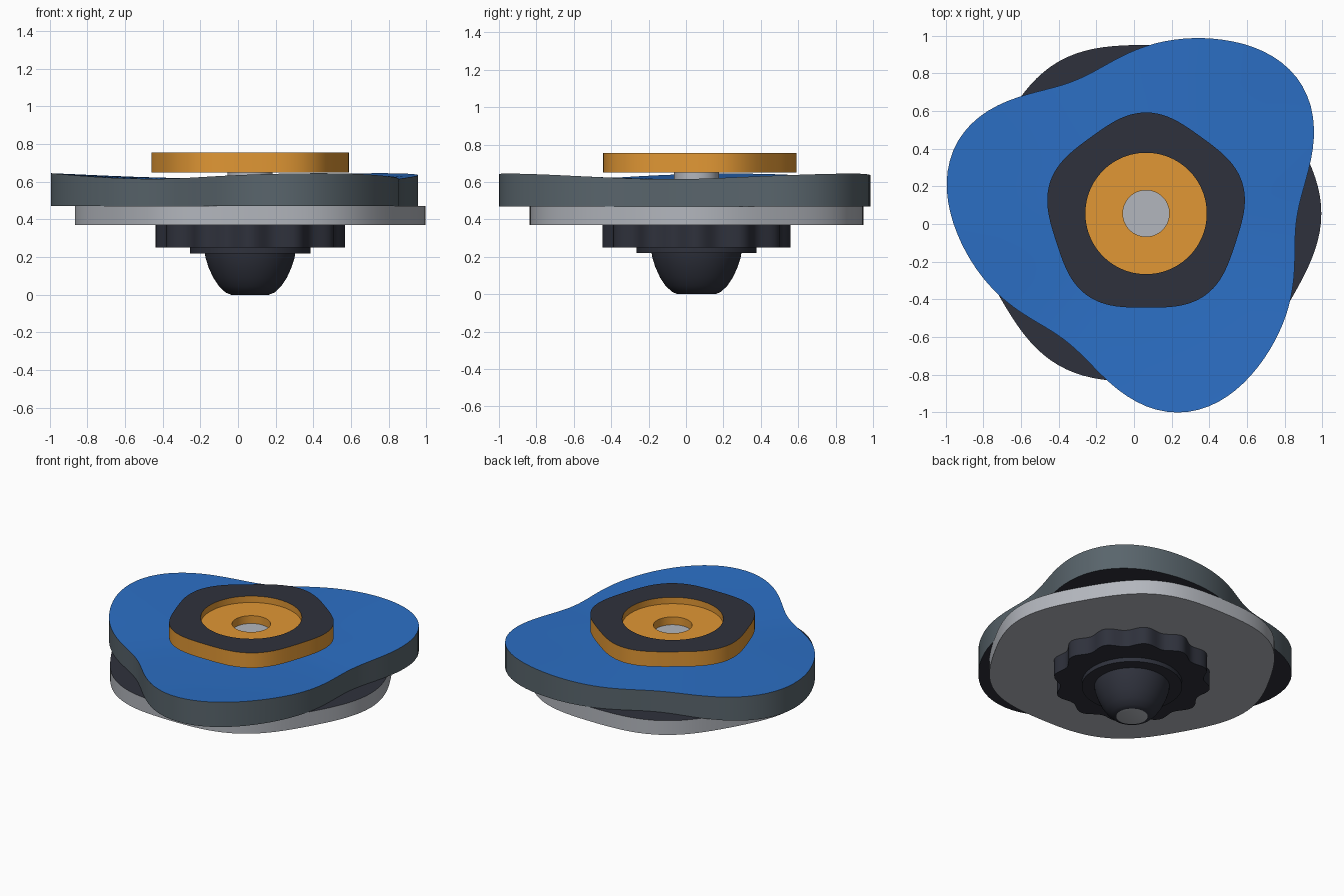
import bpy, bmesh
from math import sin, cos, pi, radians

if "Cube" in bpy.data.objects:
    bpy.data.objects.remove(bpy.data.objects["Cube"])

CX, CY, N = 0.064, 0.056, 120


def material(name, rgb):
    m = bpy.data.materials.new(name)
    m.diffuse_color = (*rgb, 1)
    m.use_nodes = True
    m.node_tree.nodes["Principled BSDF"].inputs["Base Color"].default_value = m.diffuse_color
    return m


BLUE = material("blue", (0.025, 0.16, 0.56))
SLATE = material("slate", (0.10, 0.13, 0.15))
ORANGE = material("orange", (0.75, 0.31, 0.035))
DARK = material("charcoal", (0.028, 0.031, 0.045))
GREY = material("light_grey", (0.45, 0.47, 0.51))


def lobes(mean, amp, count, phase=0, skew=0):
    def r(a):
        p = count * (a - radians(phase))
        return mean + amp * cos(p) + skew * sin(2 * p)
    return r


def loft(name, loops, mats, bottom, top):
    """Stack of outlines (radius, height), one material per band, plus end caps."""
    bm = bmesh.new()
    slots = []

    def slot(m):
        if m not in slots:
            slots.append(m)
        return slots.index(m)

    rings = []
    for r, z in loops:
        ring = []
        for i in range(N):
            a = 2 * pi * i / N
            rr = r(a) if callable(r) else r
            zz = z(a) if callable(z) else z
            ring.append(bm.verts.new((CX + rr * cos(a), CY + rr * sin(a), zz)))
        rings.append(ring)
    for lo, hi, m in zip(rings, rings[1:], mats):
        for i in range(N):
            j = (i + 1) % N
            bm.faces.new((lo[i], lo[j], hi[j], hi[i])).material_index = slot(m)
    bm.faces.new(rings[0][::-1]).material_index = slot(bottom)
    bm.faces.new(rings[-1]).material_index = slot(top)
    me = bpy.data.meshes.new(name)
    bm.to_mesh(me)
    bm.free()
    for m in slots:
        me.materials.append(m)
    ob = bpy.data.objects.new(name, me)
    bpy.context.collection.objects.link(ob)
    bpy.context.view_layer.objects.active = ob
    bpy.ops.object.select_all(action='DESELECT')
    ob.select_set(True)
    bpy.ops.object.shade_smooth_by_angle(angle=radians(30))
    return ob


# Rounded tip at the base
loft("base_tip", [(0.10, 0), (0.13, 0.012), (0.165, 0.045), (0.195, 0.09),
                  (0.22, 0.145), (0.236, 0.195), (0.24, 0.22)],
     [DARK] * 6, GREY, DARK)

# Collar and scalloped grip
loft("collar", [(0.32, 0.22), (0.32, 0.25)], [DARK], DARK, DARK)
grip = lobes(0.48, 0.023, 12)
loft("scalloped_grip", [(grip, 0.25), (grip, 0.37)], [DARK], DARK, DARK)

# Lower weight disc
disc = lobes(0.912, 0.018, 6)
loft("weight_disc", [(disc, 0.37), (disc, 0.47)], [GREY], GREY, DARK)

# Three-lobed plate with a shallow dished top
plate = lobes(0.938, 0.135, 3, 50, -0.02)
loops = [(plate, 0.47)]
for t in (1, 0.8, 0.6, 0.4, 0.2, 0.05):
    loops.append((lambda a, t=t: plate(a) * t,
                  lambda a, t=t: 0.615 + t * t * 0.015 * (1 + cos(3 * (a - radians(50))))))
loft("lobed_plate", loops, [SLATE] + [BLUE] * 5, DARK, BLUE)

# Top ring with recessed floor and centre hole, closed by the hub pin
ring = lobes(0.518, 0.018, 5, 90)
loft("top_ring", [(ring, 0.65), (ring, 0.755), (0.322, 0.755), (0.322, 0.71),
                  (0.123, 0.71), (0.123, 0.655)],
     [ORANGE, DARK, ORANGE, ORANGE, ORANGE], ORANGE, GREY)
loft("hub_pin", [(0.12, 0.60), (0.12, 0.65)], [GREY], GREY, GREY)
